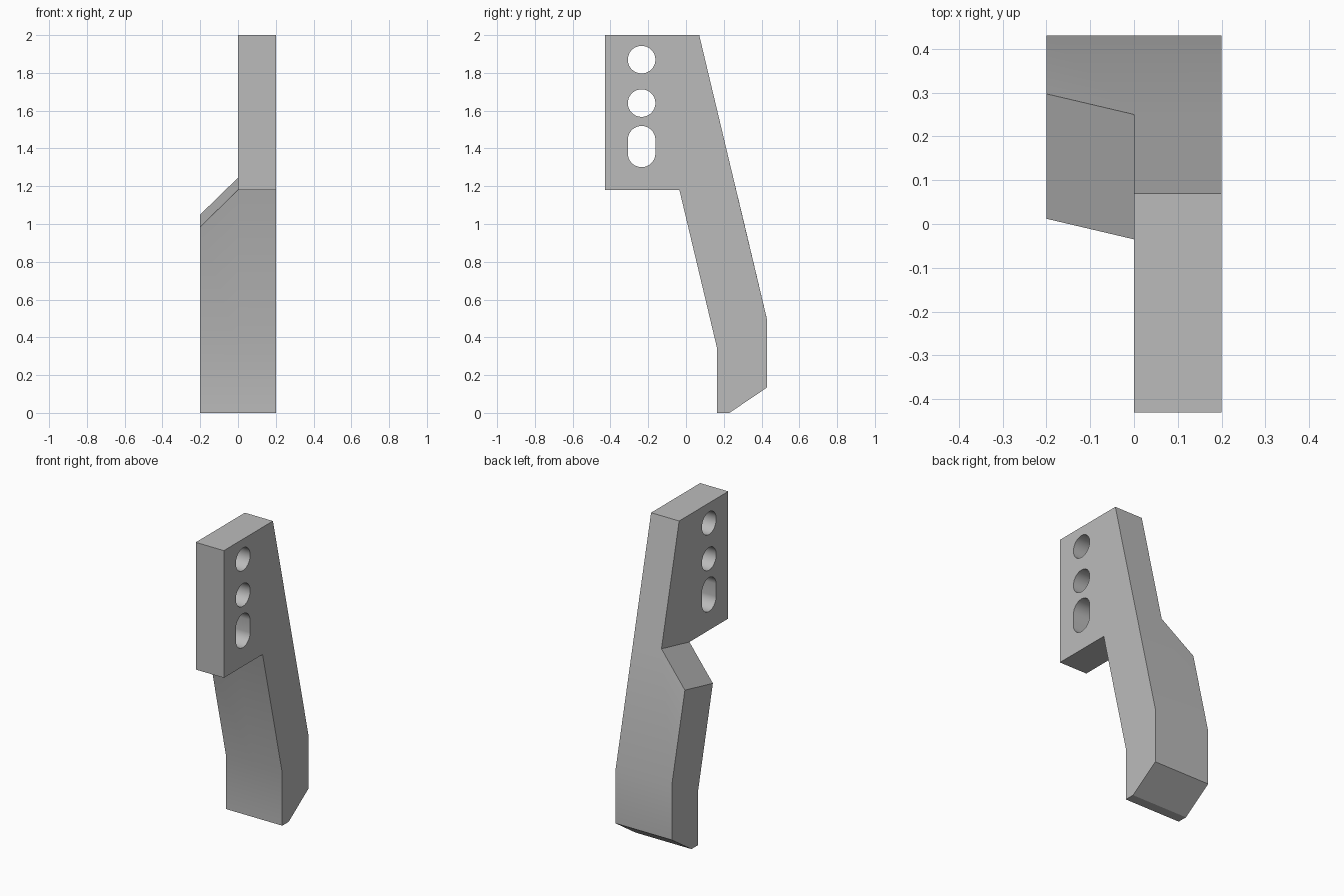
import bpy
import bmesh
import math

cube = bpy.data.objects.get("Cube")
if cube:
    bpy.data.objects.remove(cube, do_unlink=True)

# Material
grey = bpy.data.materials.new("plain grey")
grey.use_nodes = True
colour = (0.5, 0.5, 0.5, 1)
grey.diffuse_color = colour
grey.node_tree.nodes["Principled BSDF"].inputs["Base Color"].default_value = colour


def ring(bm, points, x):
    return [bm.verts.new((x, y, z)) for y, z in points]


def bridge(bm, a, b):
    for i in range(len(a)):
        j = (i + 1) % len(a)
        bm.faces.new((a[i], a[j], b[j], b[i]))


def finish(bm, name):
    bmesh.ops.recalc_face_normals(bm, faces=bm.faces[:])
    mesh = bpy.data.meshes.new(name)
    bm.to_mesh(mesh)
    bm.free()
    mesh.materials.append(grey)
    obj = bpy.data.objects.new(name, mesh)
    bpy.context.collection.objects.link(obj)
    return obj


# Side profile (y, z): the leg comes first, then the mounting plate
leg = [(0.25, 1.245), (0.43, 0.49), (0.43, 0.135), (0.23, 0),
       (0.165, 0), (0.165, 0.34), (-0.035, 1.18)]
plate = [(-0.43, 1.18), (-0.43, 2), (0.07, 2)]

# Leg widened to the -x side, its shoulder sliding down along the slope
wide_leg = [(y + 0.047, z - 0.195) if z > 1 else (y, z) for y, z in leg]

bm = bmesh.new()
outer = ring(bm, leg + plate, 0.2)
middle = ring(bm, leg + plate, 0)
inner = ring(bm, wide_leg, -0.2)
bridge(bm, outer, middle)
bridge(bm, middle[:len(leg)], inner)
bm.faces.new(outer)
bm.faces.new(inner)
bm.faces.new(middle[len(leg) - 1:] + middle[:1])
bracket = finish(bm, "shank_bracket")

# Two round bolt holes and a slot
bm = bmesh.new()
sides, radius = 48, 0.073
for height, stretch in ((1.87, 0), (1.64, 0), (1.41, 0.036)):
    outline = []
    for i in range(sides):
        a = (i + 0.5) * math.tau / sides
        shift = math.copysign(stretch, math.sin(a))
        outline.append((-0.235 + radius * math.cos(a),
                        height + radius * math.sin(a) + shift))
    near, far = ring(bm, outline, 0.3), ring(bm, outline, -0.1)
    bridge(bm, near, far)
    bm.faces.new(near)
    bm.faces.new(far)
cutter = finish(bm, "hole_cutter")
cutter.hide_render = True

cut = bracket.modifiers.new("bolt holes", "BOOLEAN")
cut.operation = "DIFFERENCE"
cut.solver = "EXACT"
cut.object = cutter
bpy.ops.object.select_all(action="DESELECT")
bracket.select_set(True)
bpy.context.view_layer.objects.active = bracket
bpy.ops.object.modifier_apply(modifier=cut.name)
bpy.data.objects.remove(cutter, do_unlink=True)

# Soft bends in the leg and round holes, sharp edges elsewhere
bpy.ops.object.shade_smooth_by_angle(angle=math.radians(30))
